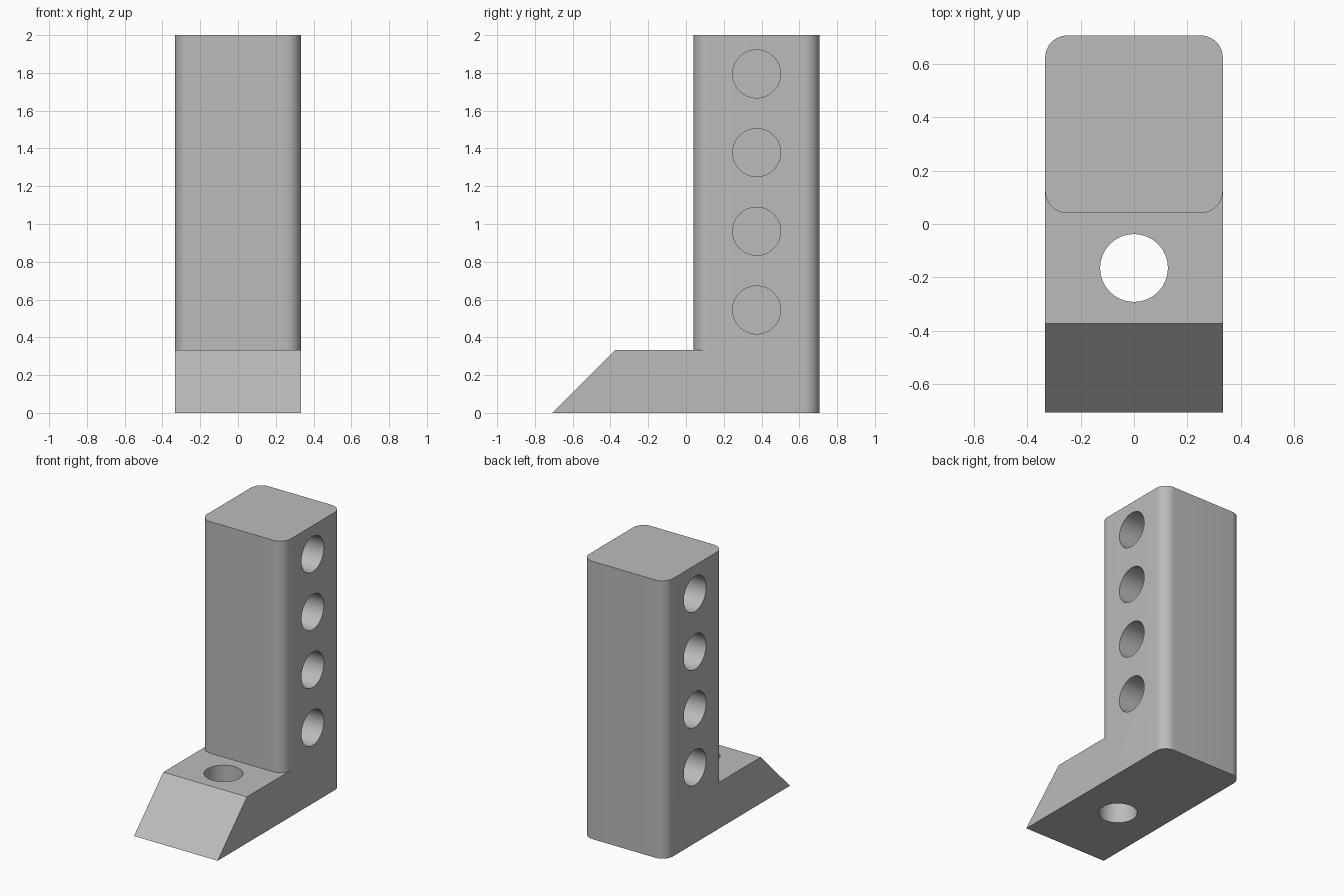
import bpy, bmesh, math
from mathutils import Matrix, Vector

if "Cube" in bpy.data.objects:
    bpy.data.objects.remove(bpy.data.objects["Cube"])

HALF = 0.333              # half width of the block
FRONT, BACK = -0.707, 0.707
STEP, TOP = 0.333, 2.0    # foot height, column height
COL_FRONT = BACK - 2 * HALF
FILLET = 0.083
HOLE_R = 0.127
HOLE_DEPTH = 0.25
COL_Y = (COL_FRONT + BACK) / 2


def grey_material():
    mat = bpy.data.materials.new("plain grey")
    mat.use_nodes = True
    colour = (0.5, 0.5, 0.5, 1)
    mat.diffuse_color = colour
    mat.node_tree.nodes["Principled BSDF"].inputs["Base Color"].default_value = colour
    return mat


def corner(sx, sy, start, steps=12):
    """Quarter arc of the column outline, counter-clockwise from start degrees."""
    cx = sx * (HALF - FILLET)
    cy = COL_Y + sy * (HALF - FILLET)
    angles = [math.radians(start + 90 * i / steps) for i in range(steps + 1)]
    return [(cx + FILLET * math.cos(a), cy + FILLET * math.sin(a)) for a in angles]


def new_object(name, bm):
    bmesh.ops.recalc_face_normals(bm, faces=bm.faces)
    mesh = bpy.data.meshes.new(name)
    bm.to_mesh(mesh)
    bm.free()
    obj = bpy.data.objects.new(name, mesh)
    bpy.context.collection.objects.link(obj)
    return obj


# Stepped block: sloped foot with a rounded column rising from its back
bm = bmesh.new()


def ring(points, z):
    return [bm.verts.new((x, y, z)) for x, y in points]


def wall(low, high):
    for i in range(len(low) - 1):
        bm.faces.new((low[i], low[i + 1], high[i + 1], high[i]))


back_arc = corner(1, 1, 0) + corner(-1, 1, 90)
front_arc = corner(-1, -1, 180) + corner(1, -1, 270)
toe = [(-HALF, FRONT), (HALF, FRONT)]
toe_top = [(x, y + STEP) for x, y in toe]
side_y = COL_FRONT + FILLET
shoulder = [(HALF, side_y), (-HALF, side_y)]

base_back = ring(back_arc, 0)
base_sides = ring(shoulder, 0)
base_toe = ring(toe, 0)
step_back = ring(back_arc, STEP)
step_front = ring(front_arc, STEP)
step_toe = ring(toe_top, STEP)
top_ring = ring(back_arc + front_arc, TOP)

base_loop = [base_sides[0]] + base_back + [base_sides[1]] + base_toe
step_loop = [step_front[-1]] + step_back + [step_front[0]] + step_toe
wall(base_loop + base_loop[:1], step_loop + step_loop[:1])
column_loop = step_back + step_front
wall(column_loop + column_loop[:1], top_ring + top_ring[:1])
bm.faces.new(base_loop)
bm.faces.new(top_ring)
bm.faces.new(step_toe + step_front[::-1])
block = new_object("stepped_block", bm)
block.data.materials.append(grey_material())

# Drill: four blind holes in each side and one through the foot
bm = bmesh.new()


def drill(centre, rotation, depth):
    bmesh.ops.create_cone(bm, cap_ends=True, segments=64, radius1=HOLE_R,
                          radius2=HOLE_R, depth=depth,
                          matrix=Matrix.Translation(Vector(centre)) @ rotation)


sideways = Matrix.Rotation(math.pi / 2, 4, "Y")
for i in range(4):
    for side in (-1, 1):
        drill((side * HALF, COL_Y, 0.545 + i * 0.4165), sideways, 2 * HOLE_DEPTH)
drill((0, -0.165, STEP / 2), Matrix.Identity(4), 1)
cutter = new_object("hole_cutter", bm)
cutter.hide_render = True

bpy.context.view_layer.objects.active = block
block.select_set(True)
mod = block.modifiers.new("holes", "BOOLEAN")
mod.operation = "DIFFERENCE"
mod.solver = "EXACT"
mod.object = cutter
bpy.ops.object.modifier_apply(modifier=mod.name)
bpy.data.objects.remove(cutter)
bpy.ops.object.shade_smooth_by_angle(angle=math.radians(30))
